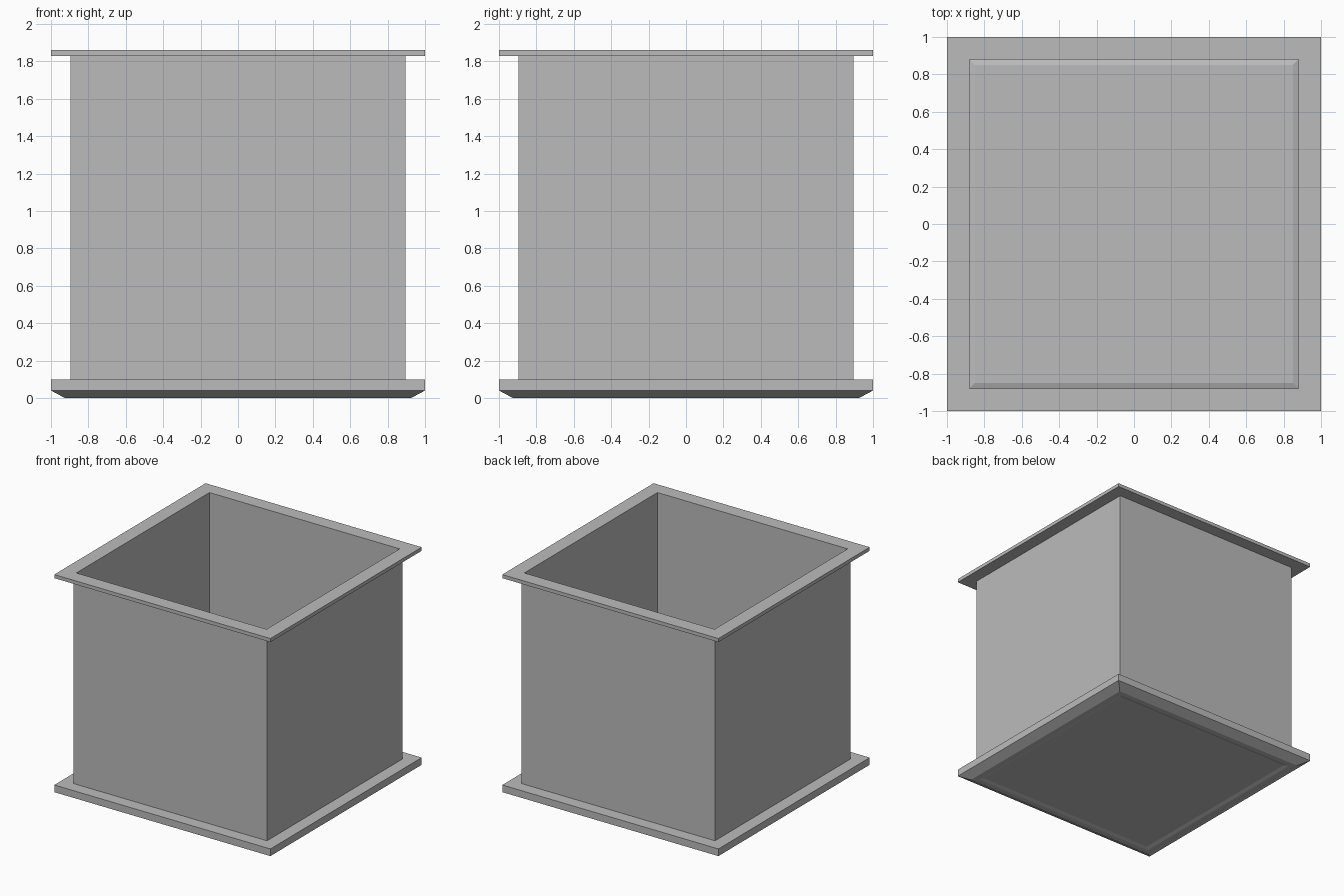
import bpy
import bmesh

default_cube = bpy.data.objects.get("Cube")
if default_cube:
    bpy.data.objects.remove(default_cube, do_unlink=True)

grey = bpy.data.materials.new("plain_grey")
grey.use_nodes = True
colour = (0.5, 0.5, 0.5, 1)
grey.diffuse_color = colour
grey.node_tree.nodes["Principled BSDF"].inputs["Base Color"].default_value = colour


def square_loft(name, profile, closed=False):
    """Sweep a (half width, height) profile around a square.
    An open profile is capped flat at both ends."""
    bm = bmesh.new()
    corners = ((-1, -1), (1, -1), (1, 1), (-1, 1))
    rings = [[bm.verts.new((sx * r, sy * r, z)) for sx, sy in corners]
             for r, z in profile]
    pairs = list(zip(rings, rings[1:]))
    if closed:
        pairs.append((rings[-1], rings[0]))
    for low, high in pairs:
        for i in range(4):
            j = (i + 1) % 4
            bm.faces.new((low[i], low[j], high[j], high[i]))
    if not closed:
        bm.faces.new(rings[0])
        bm.faces.new(rings[-1])
    bmesh.ops.recalc_face_normals(bm, faces=bm.faces)
    mesh = bpy.data.meshes.new(name)
    bm.to_mesh(mesh)
    bm.free()
    mesh.materials.append(grey)
    obj = bpy.data.objects.new(name, mesh)
    bpy.context.collection.objects.link(obj)
    return obj


OUTER, WALL, INNER, PANEL = 1.0, 0.895, 0.88, 0.85
BASE_TOP, FLANGE_BOTTOM, TOP = 0.10, 0.83, 1.86
FLANGE_BOTTOM += 1.0

# Base tray: chamfered underside, pressed centre panel on both sides
base = square_loft("base_tray", [
    (PANEL, 0.01), (INNER, 0.0), (0.925, 0.0), (OUTER, 0.04),
    (OUTER, BASE_TOP), (INNER, BASE_TOP), (INNER, 0.06), (PANEL, 0.07)])

# Four thin walls and the overhanging rim, as one open box
body = square_loft("walls_and_rim", [
    (WALL, BASE_TOP), (WALL, FLANGE_BOTTOM), (OUTER, FLANGE_BOTTOM),
    (OUTER, TOP), (INNER, TOP), (INNER, BASE_TOP)], closed=True)
